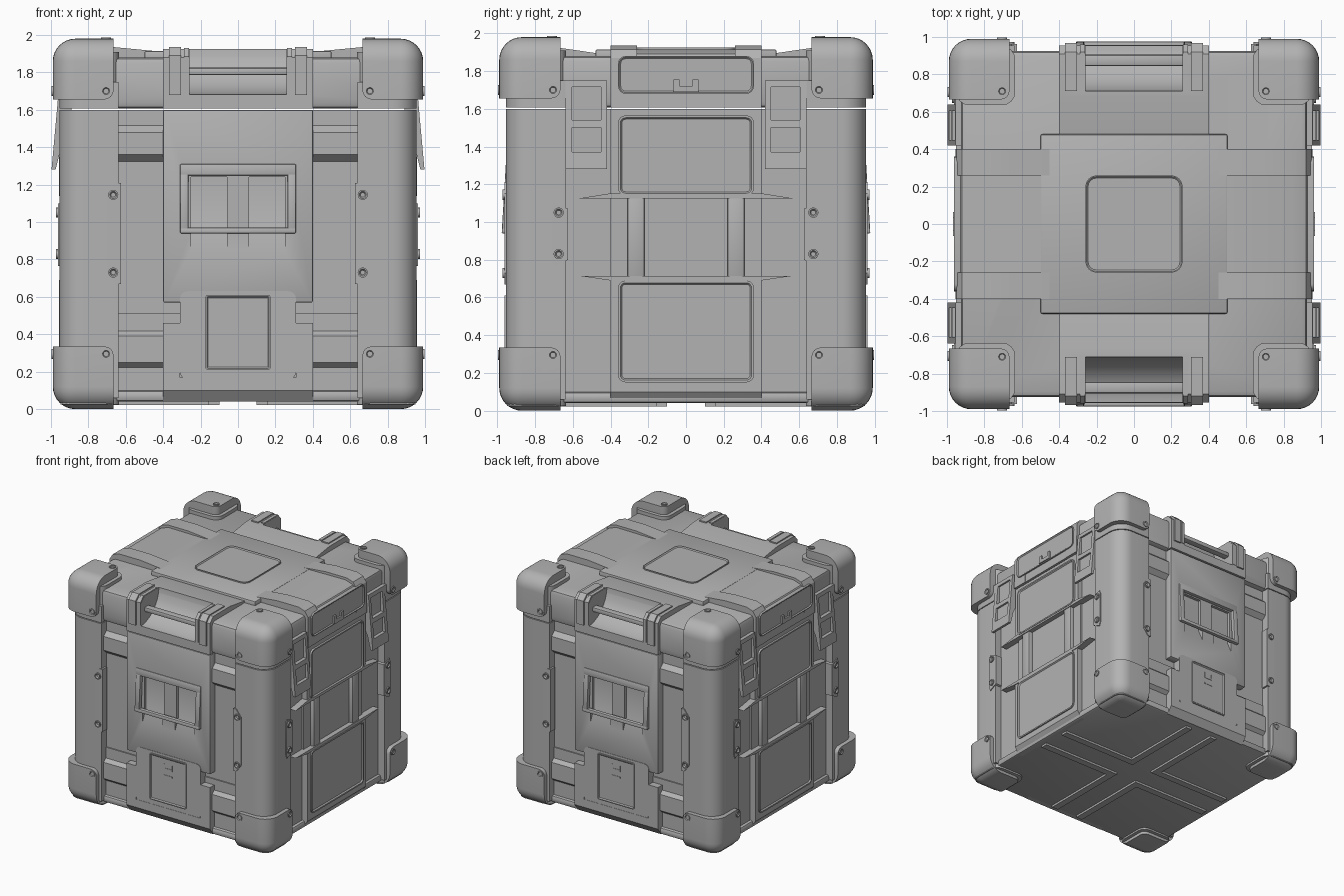
import bpy, bmesh, math

if "Cube" in bpy.data.objects:
    bpy.data.objects.remove(bpy.data.objects["Cube"])

grey = bpy.data.materials.new("case_grey")
grey.diffuse_color = (0.45, 0.45, 0.45, 1)
grey.use_nodes = True
grey.node_tree.nodes["Principled BSDF"].inputs["Base Color"].default_value = grey.diffuse_color


def prism(bm, pts, axis, a, b, inset=0, depth=0):
    """Extrude a 2D outline along an axis from a to b; optionally sink the b face."""
    put = {'x': lambda u, v, w: (w, u, v), 'y': lambda u, v, w: (u, w, v),
           'z': lambda u, v, w: (u, v, w)}[axis]
    lo = [bm.verts.new(put(u, v, a)) for u, v in pts]
    hi = [bm.verts.new(put(u, v, b)) for u, v in pts]
    n = len(pts)
    cap = bm.faces.new(hi)
    faces = [cap, bm.faces.new(lo[::-1])]
    for i in range(n):
        j = (i + 1) % n
        faces.append(bm.faces.new((lo[i], lo[j], hi[j], hi[i])))
    bmesh.ops.recalc_face_normals(bm, faces=faces)
    if inset:
        bmesh.ops.inset_individual(bm, faces=[cap], thickness=inset)
        bmesh.ops.inset_individual(bm, faces=[cap], thickness=0.008, depth=-depth)
    return faces


def box(bm, x0, x1, y0, y1, z0, z1, bev=0.0, seg=2):
    f = prism(bm, [(x0, y0), (x1, y0), (x1, y1), (x0, y1)], 'z', z0, z1)
    if bev:
        edges = list({e for q in f for e in q.edges})
        bmesh.ops.bevel(bm, geom=edges, offset=bev, segments=seg, profile=0.5, affect='EDGES')


def rrect(u0, u1, v0, v1, r, n=4):
    pts = []
    for k, (cu, cv) in enumerate([(u1 - r, v1 - r), (u0 + r, v1 - r), (u0 + r, v0 + r), (u1 - r, v0 + r)]):
        for i in range(n + 1):
            t = math.pi / 2 * (k + i / n)
            pts.append((cu + r * math.cos(t), cv + r * math.sin(t)))
    return pts


def finish(name, bm, mir=''):
    """Mirror the geometry over the given axes and make the object."""
    for ax in mir:
        i = 'xyz'.index(ax)
        d = bmesh.ops.duplicate(bm, geom=bm.verts[:] + bm.edges[:] + bm.faces[:])['geom']
        for v in d:
            if isinstance(v, bmesh.types.BMVert):
                v.co[i] *= -1
        bmesh.ops.reverse_faces(bm, faces=[f for f in d if isinstance(f, bmesh.types.BMFace)])
    me = bpy.data.meshes.new(name)
    bm.to_mesh(me)
    bm.free()
    me.materials.append(grey)
    ob = bpy.data.objects.new(name, me)
    bpy.context.collection.objects.link(ob)
    return ob


def cut(objs, cutter):
    for ob in objs:
        m = ob.modifiers.new("cut", 'BOOLEAN')
        m.operation, m.solver, m.object = 'DIFFERENCE', 'EXACT', cutter
        bpy.context.view_layer.objects.active = ob
        bpy.ops.object.modifier_apply(modifier=m.name)
    bpy.data.objects.remove(cutter)


def new():
    return bmesh.new()


def boxes(name, mir, *dims, bev=0.0):
    bm = new()
    for d in dims:
        box(bm, *d, bev=bev)
    return finish(name, bm, mir)


def prisms(name, mir, *items):
    bm = new()
    for it in items:
        prism(bm, *it)
    return finish(name, bm, mir)


# Core body, base and lid shell
boxes("core_body", '', (-.895, .895, -.885, .885, .06, 1.6))
boxes("base_skirt", '', (-.92, .92, -.92, .92, .04, .1), bev=.02)
lid = boxes("lid_shell", '', (-.925, .925, -.925, .925, 1.606, 1.88), bev=.03)

# Corner pillars and the lid corners above them
for name, z0, z1 in (("corner_pillars", .06, 1.6), ("lid_corners", 1.607, 1.75)):
    bm = new()
    prism(bm, [(.64, .64), (.955, .64)] + rrect(.64, .955, .64, .955, .13, 8)[:9] + [(.64, .955)], 'z', z0, z1)
    finish(name, bm, 'xy')

# Rounded corner caps, with trims under their inner edge
for name, z0, z1, up in (("top_caps", 1.655, 1.98, 1), ("bottom_caps", 0, .335, 0)):
    bm = new()
    box(bm, .665, .99, .665, .99, z0, z1)
    ends = ((.99, .99, z1 if up else z0, .12, 8), (.665, .665, z0 if up else z1, .05, 4))
    for cx, cy, cz, r, s in ends:
        v = min(bm.verts, key=lambda p: (p.co.x - cx) ** 2 + (p.co.y - cy) ** 2 + (p.co.z - cz) ** 2)
        bmesh.ops.bevel(bm, geom=list(v.link_edges), offset=r, segments=s, profile=.5, affect='EDGES')
    finish(name, bm, 'xy')
tri = rrect(.635, .95, .635, .95, .07)
prisms("cap_trims", 'xy', (tri, 'z', 1.7, 1.91), (tri, 'z', .025, .12))

# Ridges in the recesses beside the front panel
ridges = []
for z0, z1 in ((.21, .43), (1.32, 1.52)):
    ridges.append(([(-.88, z0), (-.925, z0 + .04), (-.925, z1 - .04), (-.88, z1)], 'x', .38, .66))
prisms("front_ridges", 'xy', *ridges)
boxes("front_lower_wall", 'y', (-.65, .65, -.895, -.87, .08, .51))

# Front panel with finger pockets behind the flap
panel = boxes("front_panel", '', (-.4, .4, -.95, -.87, .57, 1.6), bev=.008)
pocket = [(-1, .80), (-.96, .83), (-.9, .96), (-.9, 1.24), (-1, 1.24)]
cut([panel], prisms("pocket_cutter", 'x', (pocket, 'x', .06, .25)))
cut([panel], boxes("window_cutter", '', (-.285, .285, -1, -.925, .96, 1.27)))
bm = bmesh.new()
bm.from_mesh(panel.data)
bpy.data.objects.remove(panel)
finish("front_panel", bm, 'y')
bm = new()
for d in ((-.31, .31, 1.25, 1.31), (-.31, .31, .94, .97), (-.31, -.265, .96, 1.26), (.265, .31, .96, 1.26)):
    box(bm, d[0], d[1], -.955, -.92, d[2], d[3], bev=.006)
for v in bm.verts:
    v.co.y -= (1.31 - v.co.z) * .06
finish("front_flap_frame", bm, 'y')

# Lower front bracket, plate and small hatch
low = [(-.87, .04), (-.91, .04), (-.955, .1), (-.955, .46), (-.87, .46)]
base = [(-.87, .04), (-.91, .04), (-.955, .1), (-.955, .17), (-.87, .17)]
prisms("front_lower_bracket", 'xy', (low, 'x', .31, .4), (base, 'x', 0, .31))
prisms("front_lower_plate", 'y', (rrect(-.31, .31, .16, .63, .04), 'y', -.87, -.953))
prisms("front_hatch", 'y', (rrect(-.175, .175, .21, .61, .015), 'y', -.9, -.962, .008, .008))
boxes("hatch_marks", 'y', (-.04, .04, -.957, -.9, .445, .455), (-.04, .04, -.957, -.9, .50, .515),
      (-.04, -.03, -.957, -.9, .51, .55), (.03, .04, -.957, -.9, .51, .55))

# Side brackets on the pillars
prisms("pillar_brackets", 'xy',
       ([(.625, .67), (.655, .67), (.70, .73), (.70, 1.15), (.655, 1.21), (.625, 1.21)], 'y', .9, .962),
       ([(.625, .80), (.70, .765), (.712, .80), (.712, 1.07), (.70, 1.10), (.625, 1.07)], 'x', .9, .962))

# Bolts: raised rings with sunken heads
bolts = []
ring = lambda u, v, r=.027: [(u + r * math.cos(i * math.pi / 8), v + r * math.sin(i * math.pi / 8)) for i in range(16)]
for z in (.295, 1.70):
    for ax in 'xy':
        bolts.append((ring(.705, z), ax, .95, .997, .008, .012))
for z in (.73, 1.145):
    bolts.append((ring(.667, z), 'y', .93, .972, .008, .012))
for z in (.83, 1.05):
    bolts.append((ring(.675, z), 'x', .93, .972, .008, .012))
bolts.append((ring(.705, .71), 'z', 1.95, 1.987, .008, .012))
bolts.append((ring(.705, .71), 'z', .03, -.0, .008, .012))
prisms("bolts", 'xy', *bolts)

# Lid handle blocks, scooped out for the grip
blk = [(-.44, 1.607), (-.44, 1.89), (-.68, 1.925), (-.91, 1.925), (-.955, 1.88), (-.955, 1.607)]
block = prisms("lid_handle_blocks", 'y', (blk, 'x', -.4, .4))
arc = [(-.98 + .27 * math.cos(t * math.pi / 16), 1.93 - .25 * math.sin(t * math.pi / 16)) for t in range(9)]
cut([lid, block], prisms("scoop_cutter", 'y', ([(-.71, 2.05)] + arc + [(-1.1, 1.68), (-1.1, 2.05)], 'x', -.26, .26)))
rib = [(-.71, 1.88), (-.71, 1.935), (-.92, 1.935), (-.968, 1.89), (-.968, 1.68), (-.93, 1.68)]
edge = [(-.73, 1.88), (-.73, 1.93), (-.92, 1.93), (-.96, 1.885), (-.96, 1.69), (-.93, 1.69)]
prisms("handle_ribs", 'xy', (rib, 'x', .305, .37), (edge, 'x', .262, .29))
boxes("handle_bar", 'y', (-.27, .27, -.905, -.845, 1.785, 1.825), bev=.01)

# Raised lid top: centre slab, square inset and side arms
boxes("lid_centre_slab", '', (-.5, .5, -.48, .48, 1.85, 1.915), bev=.01)
prisms("lid_square", '', (rrect(-.26, .26, -.26, .26, .06), 'z', 1.9, 1.925, .006, .008))
arm = [(.4, 1.607), (.4, 1.91), (.66, 1.935), (.86, 1.935), (.92, 1.915), (.95, 1.87), (.955, 1.607)]
mid = [(.4, 1.607), (.4, 1.91), (.85, 1.915), (.92, 1.89), (.947, 1.85), (.952, 1.607)]
f = lambda p: [(u, v) for u, v in p]
prisms("lid_side_arms", 'xy', (f(arm), 'y', .26, .40))
prisms("lid_side_middle", 'x', (f(mid), 'y', -.26, .26))
prisms("lid_side_plate", 'x', (rrect(-.36, .36, 1.68, 1.88, .04), 'x', .9, .962, .006, .008))
boxes("side_clasp", 'x', (.93, .968, -.065, .065, 1.69, 1.72), (.93, .968, -.065, -.035, 1.69, 1.755),
      (.93, .968, .035, .065, 1.69, 1.755))

# Side walls: framed panels above and below, ribs between
wall = [(.87, .04), (.9, .04), (.945, .1), (.945, .70), (.87, .70)]
prisms("side_lower_wall", 'x', (wall, 'y', -.4, .4))
boxes("side_upper_wall", 'x', (.87, .94, -.4, .4, 1.14, 1.6))
prisms("side_panels", 'x', (rrect(-.36, .36, .15, .69, .04), 'x', .9, .956, .012, .01),
       (rrect(-.36, .36, 1.14, 1.565, .04), 'x', .9, .956, .012, .01))
boxes("side_middle_wall", 'x', (.87, .91, -.4, .4, .7, 1.14))
boxes("side_ribs", 'xy', (.88, .945, .22, .31, .69, 1.15), bev=.012)
prisms("side_wedges", 'x', ([(-.57, 1.125), (.57, 1.125), (.4, 1.152), (-.4, 1.152)], 'x', .88, .952),
       ([(-.57, .715), (-.4, .69), (.4, .69), (.57, .715)], 'x', .88, .952))

# Latches hanging from the lid, flaring out at the bottom
lat = [(.89, 1.75), (.955, 1.75), (.968, 1.6), (.997, 1.28), (.975, 1.28), (.945, 1.4), (.89, 1.5)]
latch = prisms("latches", 'xy', (lat, 'y', .42, .64))
cut([latch], boxes("latch_cutter", 'xy', (.943, 1.1, .45, .605, 1.54, 1.715), (.96, 1.1, .45, .605, 1.37, 1.5)))

# Cross of ribs on the underside
boxes("underside_ribs", 'xy', (.1, .86, .1, .16, .022, .06), (.1, .16, .16, .86, .022, .06))

# Smooth curved areas, keep hard edges
for ob in bpy.data.objects:
    ob.select_set(True)
    bpy.context.view_layer.objects.active = ob
bpy.ops.object.shade_smooth_by_angle(angle=math.radians(30))
